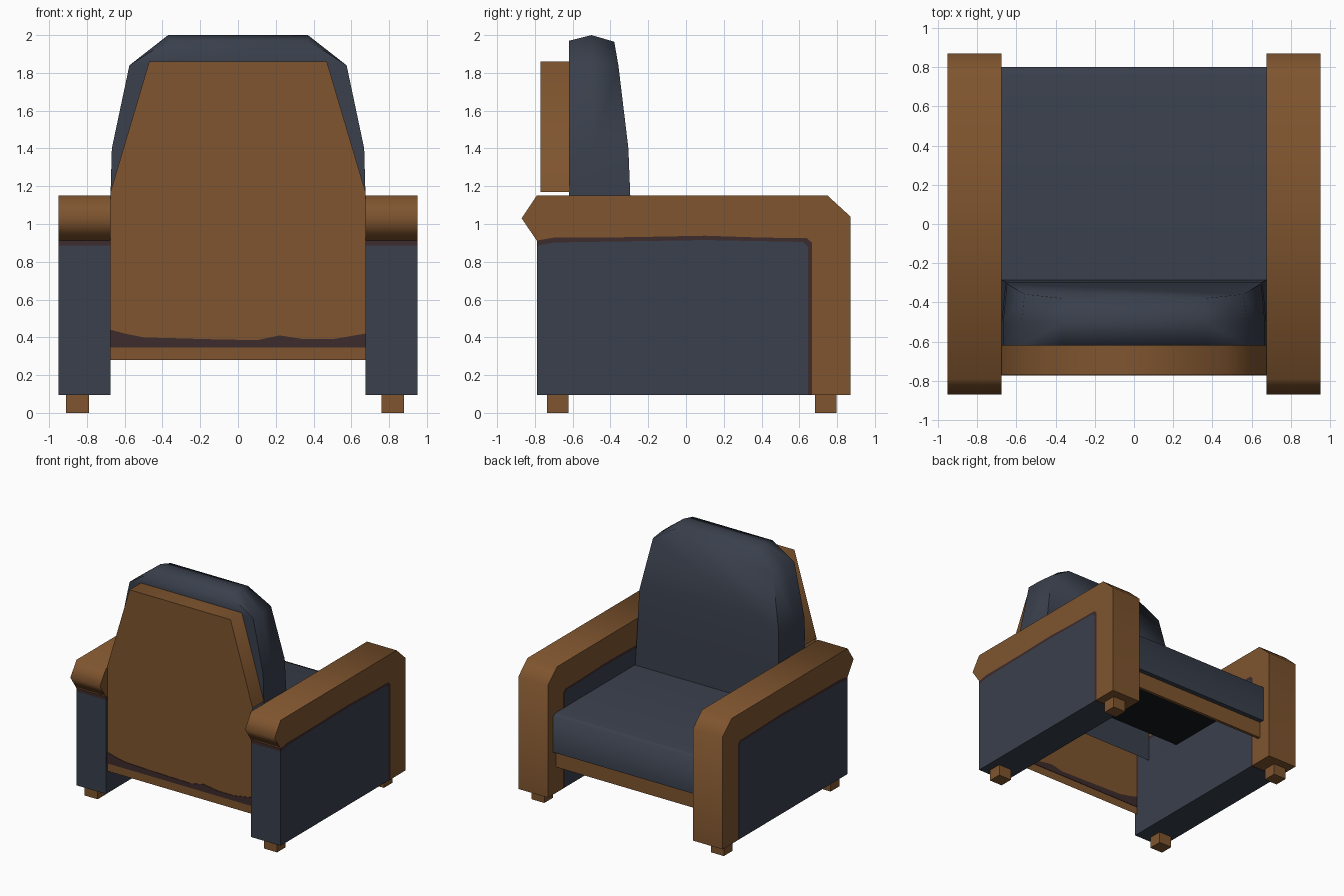
import bpy, bmesh, math

if "Cube" in bpy.data.objects:
    bpy.data.objects.remove(bpy.data.objects["Cube"])


def material(name, rgb):
    m = bpy.data.materials.new(name)
    m.diffuse_color = (*rgb, 1)
    m.use_nodes = True
    m.node_tree.nodes["Principled BSDF"].inputs["Base Color"].default_value = m.diffuse_color
    return m


WOOD = material("brown wood", (0.212, 0.090, 0.028))
FABRIC = material("slate fabric", (0.041, 0.050, 0.072))
TRIM = material("dark trim", (0.047, 0.024, 0.025))
UNDER = material("black underside", (0.008, 0.009, 0.011))


def make(name, verts, faces, mat, angle=75):
    me = bpy.data.meshes.new(name)
    me.from_pydata(verts, [], faces)
    bm = bmesh.new()
    bm.from_mesh(me)
    bmesh.ops.recalc_face_normals(bm, faces=bm.faces)
    bm.to_mesh(me)
    bm.free()
    me.materials.append(mat)
    ob = bpy.data.objects.new(name, me)
    bpy.context.collection.objects.link(ob)
    bpy.ops.object.select_all(action='DESELECT')
    ob.select_set(True)
    bpy.context.view_layer.objects.active = ob
    bpy.ops.object.shade_smooth_by_angle(angle=math.radians(angle))
    return ob


def prism(name, profile, a, b, mat, axis='x', angle=75, open_sides=(), open_end=False):
    """Extrude a (y,z) profile along x, or an (x,z) profile along y."""
    n = len(profile)
    place = (lambda t, p: (t, p[0], p[1])) if axis == 'x' else (lambda t, p: (p[0], t, p[1]))
    verts = [place(t, p) for t in (a, b) for p in profile]
    faces = [list(range(n))[::-1] if axis == 'x' else list(range(n))]
    if not open_end:
        faces.append(list(range(n, 2 * n)))
    faces += [(i, n + i, n + (i + 1) % n, (i + 1) % n) for i in range(n) if i not in open_sides]
    return make(name, verts, faces, mat, angle)


def box(name, x, y, z, mat):
    return prism(name, [(y[0], z[0]), (y[1], z[0]), (y[1], z[1]), (y[0], z[1])], *x, mat)


# Arms: fabric body, thin dark trim, wooden rail over the top and down the end
W, OUT = 0.675, 0.95
upper = [(-0.79, 0.912), (-0.7, 0.928), (-0.3, 0.93), (0.1, 0.938), (0.4, 0.928), (0.64, 0.925), (0.667, 0.90)]
lower = [(-0.79, 0.885), (-0.7, 0.902), (0.1, 0.915), (0.62, 0.905), (0.645, 0.88)]
rail = [(0.667, 0.095)] + upper[::-1] + [(-0.87, 1.03), (-0.79, 1.15), (0.75, 1.15),
                                        (0.87, 1.04), (0.87, 0.095)]
trim = upper + [(0.667, 0.095), (0.645, 0.095)] + lower[::-1]
body = [(-0.79, 0.095)] + lower + [(0.645, 0.095)]
for side, s in (("left", -1), ("right", 1)):
    prism(side + "_arm_body", body, s * W, s * OUT, FABRIC)
    prism(side + "_arm_trim", trim, s * W, s * OUT, TRIM)
    prism(side + "_arm_rail", rail, s * W, s * OUT, WOOD)

# Feet
for side, x in (("left", -0.85), ("right", 0.82)):
    for end, y in (("back", -0.68), ("front", 0.74)):
        box(f"{side}_{end}_foot", (x - 0.06, x + 0.06), (y - 0.057, y + 0.057), (0, 0.12), WOOD)

# Wooden back panel: a shell open at the bottom, with a ragged dark stripe on both faces
panel = [(-W, 0.28), (W, 0.28), (W, 1.17), (0.47, 1.86), (-0.47, 1.86), (-W, 1.17)]
prism("back_panel", panel, -0.77, -0.62, WOOD, 'y', open_sides=(0, 1, 5), open_end=True)
stripe = [(-W, 0.347), (W, 0.347), (W, 0.42), (0.5, 0.39), (0.35, 0.39), (0.22, 0.41),
          (0.1, 0.385), (-0.15, 0.39), (-0.5, 0.40), (-0.6, 0.42), (-W, 0.44)]
prism("back_stripe", stripe, -0.774, -0.766, TRIM, 'y')

# Back cushion: layers from rear to front, each made of rows (half width, z, front y)
rows = [(0.675, 0.71, -0.285), (0.675, 1.15, -0.295), (0.668, 1.4, -0.305),
        (0.575, 1.84, -0.358), (0.37, 2.0, -0.38)]
layers = [(1.0, 0.03, -0.62), (1.0, 0.0, -0.5), (0.97, 0.035, None)]
R = len(rows)
verts, faces = [], []
for k, drop, y in layers:
    for i, (w, z, fy) in enumerate(rows):
        zz = z - (drop if i == R - 1 else 0)
        yy = fy if y is None else y
        ww = w * (k if i else 1)
        verts += [(-ww, yy, zz), (ww, yy, zz)]
L = 2 * R
for base in (0, 2 * L):
    faces += [(base + 2 * i, base + 2 * i + 1, base + 2 * i + 3, base + 2 * i + 2) for i in range(R - 1)]
for l in range(2):
    a, b = l * L, (l + 1) * L
    for i in range(R - 1):
        for c in (0, 1):
            faces.append((a + 2 * i + c, a + 2 * i + 2 + c, b + 2 * i + 2 + c, b + 2 * i + c))
    faces.append((a + L - 2, a + L - 1, b + L - 1, b + L - 2))
make("back_cushion", verts, faces, FABRIC, 80)

# Seat: top slab with a deep front lip, open underneath
seat = [(-0.285, 0.71), (-0.285, 0.77), (0.76, 0.77), (0.80, 0.755), (0.80, 0.45),
        (0.75, 0.45), (0.75, 0.71)]
prism("seat", seat, -W, W, FABRIC, angle=80)
box("seat_underside", (-W, W), (-0.28, 0.75), (0.703, 0.711), UNDER)

# Thin wooden rail under the seat lip
box("seat_rail", (-W, W), (0.735, 0.76), (0.31, 0.455), WOOD)
